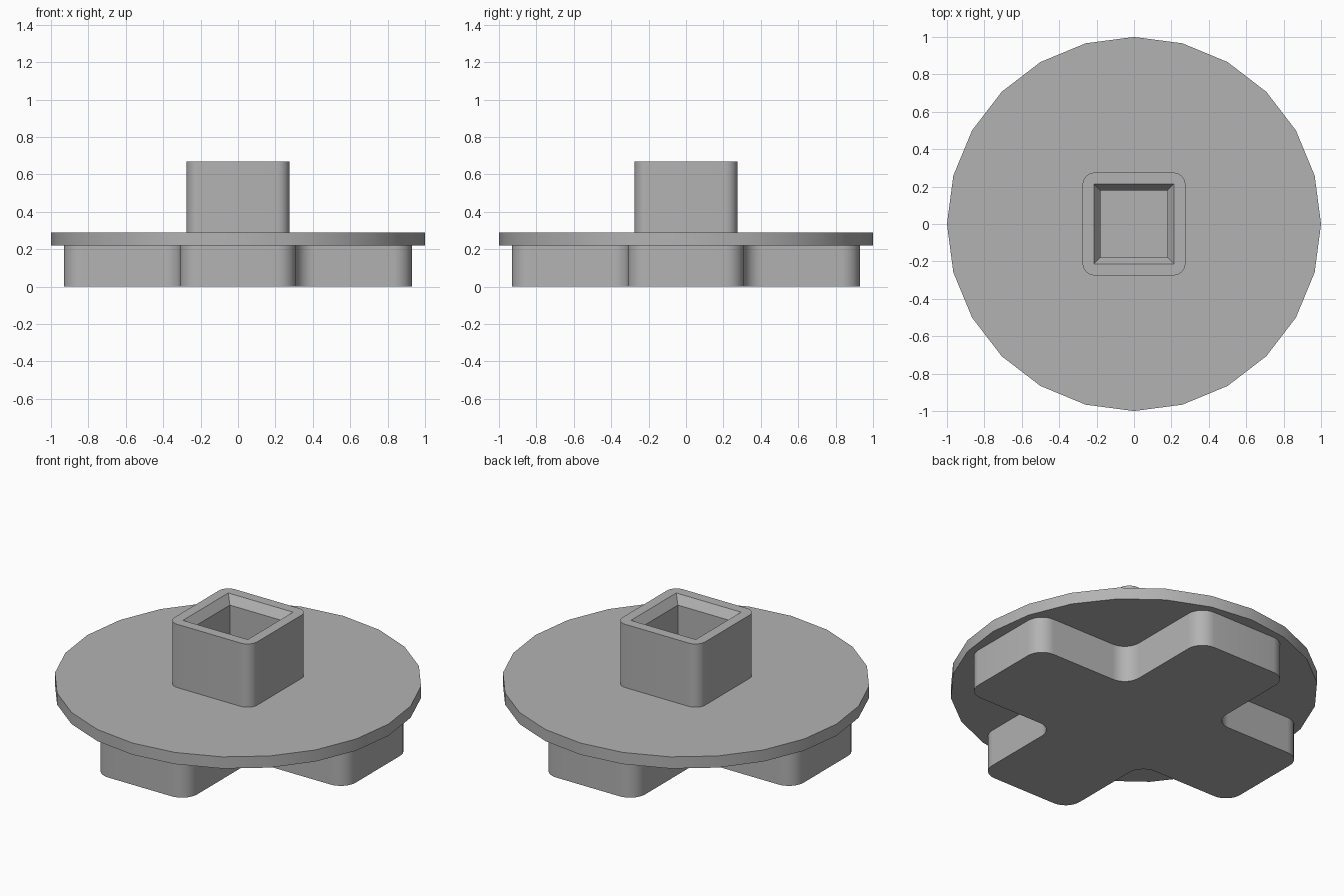
import bpy, bmesh, math

default = bpy.data.objects.get("Cube")
if default:
    bpy.data.objects.remove(default, do_unlink=True)

grey = bpy.data.materials.new("light grey")
grey.use_nodes = True
grey.diffuse_color = (0.45, 0.45, 0.45, 1)
grey.node_tree.nodes["Principled BSDF"].inputs["Base Color"].default_value = grey.diffuse_color


def add_object(name, bm):
    bmesh.ops.recalc_face_normals(bm, faces=bm.faces)
    mesh = bpy.data.meshes.new(name)
    bm.to_mesh(mesh)
    bm.free()
    mesh.materials.append(grey)
    obj = bpy.data.objects.new(name, mesh)
    bpy.context.collection.objects.link(obj)
    return obj


def prism(name, outline, bottom, top, radius=0):
    """Extrude an outline upward, rounding its corners."""
    bm = bmesh.new()
    bm.faces.new([bm.verts.new((x, y, bottom)) for x, y in outline])
    if radius:
        bmesh.ops.bevel(bm, geom=bm.verts[:], offset=radius, offset_type='OFFSET',
                        segments=8, profile=0.5, affect='VERTICES')
    new = bmesh.ops.extrude_face_region(bm, geom=bm.faces[:])["geom"]
    bmesh.ops.translate(bm, vec=(0, 0, top - bottom),
                        verts=[v for v in new if isinstance(v, bmesh.types.BMVert)])
    return add_object(name, bm)


def square(half):
    return [(-half, -half), (half, -half), (half, half), (-half, half)]


# Cross-shaped foot: one arm's corners turned four times
arm, reach = 0.31, 0.93
cross = []
for i in range(4):
    c, s = round(math.cos(i * math.pi / 2)), round(math.sin(i * math.pi / 2))
    for x, y in ((reach, -arm), (reach, arm), (arm, arm)):
        cross.append((x * c - y * s, x * s + y * c))
foot = prism("cross_foot", cross, 0, 0.22, 0.1)

# Round plate
sides = 24
circle = [(math.cos(i * math.tau / sides), math.sin(i * math.tau / sides)) for i in range(sides)]
plate = prism("round_plate", circle, 0.22, 0.29)

# Square post
post = prism("square_post", square(0.275), 0.28, 0.67, 0.065)

# Square socket with a chamfered mouth, cut into the post
bm = bmesh.new()
rings = [[bm.verts.new((x, y, z)) for x, y in square(half)]
         for half, z in ((0.18, 0.3), (0.18, 0.62), (0.215, 0.67), (0.215, 0.75))]
for low, high in zip(rings, rings[1:]):
    for i in range(4):
        j = (i + 1) % 4
        bm.faces.new((low[i], low[j], high[j], high[i]))
bm.faces.new(rings[0])
bm.faces.new(rings[-1])
cutter = add_object("socket_cutter", bm)
cutter.hide_render = True
cut = post.modifiers.new("socket", 'BOOLEAN')
cut.operation = 'DIFFERENCE'
cut.solver = 'EXACT'
cut.object = cutter
bpy.context.view_layer.objects.active = post
bpy.ops.object.modifier_apply(modifier=cut.name)
bpy.data.objects.remove(cutter, do_unlink=True)

# Smooth the rounded walls, keep the rims sharp
bpy.ops.object.select_all(action='DESELECT')
for obj in (foot, plate, post):
    obj.select_set(True)
bpy.ops.object.shade_smooth_by_angle(angle=math.radians(30))
